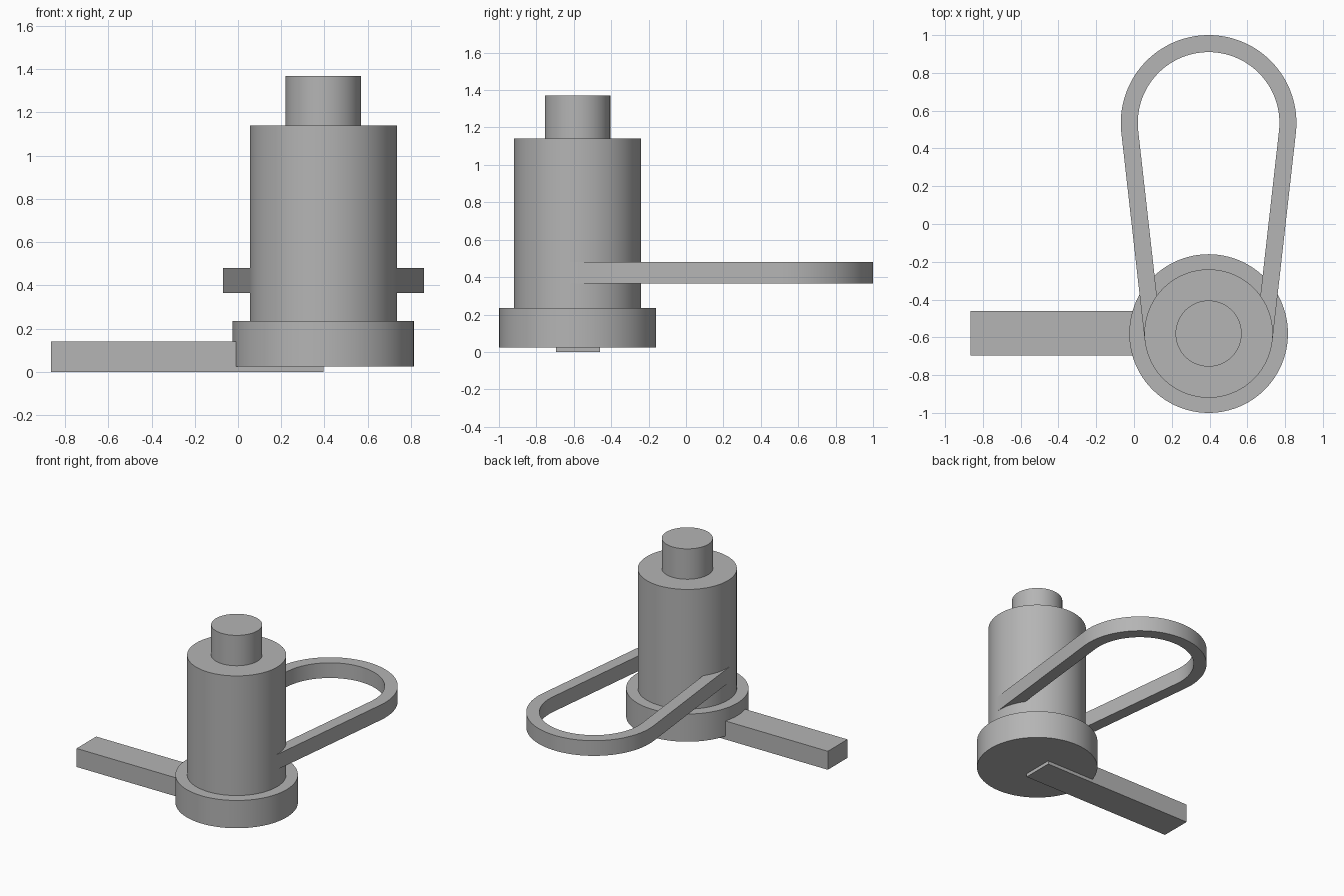
import bpy
import bmesh
from math import asin, cos, sin, pi
from mathutils import Matrix

cube = bpy.data.objects.get("Cube")
if cube:
    bpy.data.objects.remove(cube, do_unlink=True)

grey = bpy.data.materials.new("plain grey")
grey.use_nodes = True
colour = (0.46, 0.46, 0.46, 1)
grey.diffuse_color = colour
grey.node_tree.nodes["Principled BSDF"].inputs["Base Color"].default_value = colour

CX, CY = 0.395, -0.58      # axis of the upright cylinders
BODY_R = 0.34


def finish(name, bm, smooth=True):
    bmesh.ops.recalc_face_normals(bm, faces=bm.faces)
    mesh = bpy.data.meshes.new(name)
    bm.to_mesh(mesh)
    bm.free()
    mesh.materials.append(grey)
    obj = bpy.data.objects.new(name, mesh)
    bpy.context.collection.objects.link(obj)
    if smooth:
        bpy.ops.object.select_all(action="DESELECT")
        obj.select_set(True)
        bpy.context.view_layer.objects.active = obj
        bpy.ops.object.shade_smooth_by_angle(angle=pi / 6)
    return obj


def cylinder(name, radius, bottom, top):
    bm = bmesh.new()
    bmesh.ops.create_cone(bm, cap_ends=True, segments=96, radius1=radius,
                          radius2=radius, depth=top - bottom,
                          matrix=Matrix.Translation((CX, CY, (bottom + top) / 2)))
    return finish(name, bm)


# Stacked upright cylinders
cylinder("base_disc", 0.42, 0.025, 0.235)
cylinder("main_body", BODY_R, 0.235, 1.14)
cylinder("top_stub", 0.175, 1.14, 1.37)

# Flat bar running from the axis out to the right
x0, x1, y0, y1, height = -0.865, CX, -0.695, -0.46, 0.14
bm = bmesh.new()
bmesh.ops.create_cube(bm, size=1, matrix=(
    Matrix.Translation(((x0 + x1) / 2, (y0 + y1) / 2, height / 2))
    @ Matrix.Diagonal((x1 - x0, y1 - y0, height, 1))))
finish("side_bar", bm, smooth=False)

# Loop strap: straight arms tangent to the body, joined by a round end
LOOP_Y, LOOP_R, THICK = 0.535, 0.465, 0.09
tilt = asin((LOOP_R - BODY_R) / (LOOP_Y - CY))
STEPS = 64


def strap_path(inset):
    """Open path from one body tangent, around the far end, to the other."""
    def point(cy, r, a):
        return (CX + (r - inset) * cos(a), cy + (r - inset) * sin(a))
    start, end = -tilt, pi + tilt
    arc = [point(LOOP_Y, LOOP_R, start + (end - start) * i / STEPS)
           for i in range(STEPS + 1)]
    return [point(CY, BODY_R, start)] + arc + [point(CY, BODY_R, end)]


bm = bmesh.new()
rings = []
for outer, inner in zip(strap_path(0), strap_path(THICK)):
    rings.append([bm.verts.new((*p, z)) for p, z in
                  ((outer, 0.365), (outer, 0.48), (inner, 0.48), (inner, 0.365))])
for a, b in zip(rings, rings[1:]):
    for i in range(4):
        j = (i + 1) % 4
        bm.faces.new((a[i], a[j], b[j], b[i]))
bm.faces.new(rings[0])
bm.faces.new(rings[-1])
finish("loop_strap", bm)
